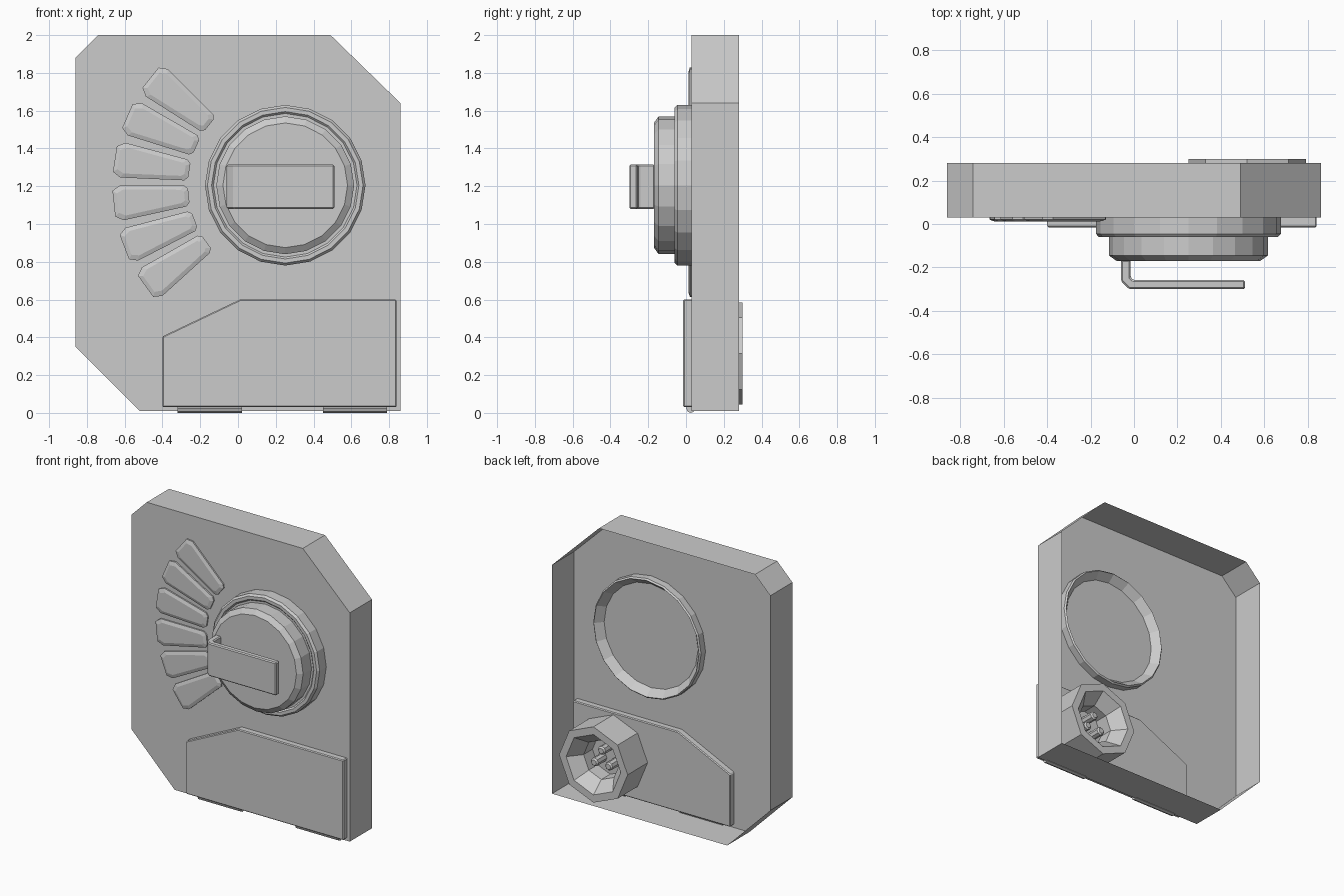
import bpy, bmesh
from math import cos, sin, pi, radians

if "Cube" in bpy.data.objects:
    bpy.data.objects.remove(bpy.data.objects["Cube"])


def finish(bm, name, bevel=0):
    bmesh.ops.recalc_face_normals(bm, faces=bm.faces)
    me = bpy.data.meshes.new(name)
    bm.to_mesh(me)
    bm.free()
    ob = bpy.data.objects.new(name, me)
    bpy.context.collection.objects.link(ob)
    if bevel:
        mod = ob.modifiers.new("edge_bevel", 'BEVEL')
        mod.width = bevel
        mod.segments = 1
    return ob


def loft(name, rings, cap_first=True, cap_last=True, bevel=0):
    """Join rings of 3D points having equal counts."""
    bm = bmesh.new()
    vs = [[bm.verts.new(p) for p in ring] for ring in rings]
    n = len(vs[0])
    for a, b in zip(vs, vs[1:]):
        for i in range(n):
            j = (i + 1) % n
            bm.faces.new((a[i], a[j], b[j], b[i]))
    if cap_first:
        bm.faces.new(vs[0])
    if cap_last:
        bm.faces.new(vs[-1])
    return finish(bm, name, bevel)


def lathe(name, profile, cx, cz, sides, **kw):
    """Spin (radius, y) points about an axis parallel to y."""
    return loft(name, [[(cx + r * cos(2 * pi * i / sides), y, cz + r * sin(2 * pi * i / sides))
                        for i in range(sides)] for r, y in profile], **kw)


def slab(name, outline, y0, y1, **kw):
    """Extrude an x-z outline along y."""
    return loft(name, [[(x, y, z) for x, z in outline] for y in (y0, y1)], **kw)


# Housing: front panel and walls, open at the back
slab("housing", [(-.74, 2), (.49, 2), (.86, 1.64), (.86, .01), (-.52, .01), (-.86, .35), (-.86, 1.88)],
     .03, .28, cap_last=False)

# Lower cover plate, set through the front panel
plate = [(-.40, .03), (.84, .03), (.84, .60), (.01, .60), (-.40, .405)]
slab("lower_cover", plate, -.015, .075, bevel=.006)

# Hinge barrels under the cover
for k, x0 in enumerate((-.32, .45)):
    loft(f"hinge_{k + 1}", [[(x, .025 + .024 * cos(pi / 4 * i), .024 + .024 * sin(pi / 4 * i))
                             for i in range(8)] for x in (x0, x0 + .34)])

# Dial: base ring with dished back, then the raised knob
DX, DZ = .25, 1.205
lathe("dial_base", [(.37, .036), (.415, .09), (.425, .08), (.425, -.045), (.412, -.06), (.39, -.06), (.38, -.05)],
      DX, DZ, 20)
lathe("dial_knob", [(.365, -.04), (.365, -.145), (.33, -.17)], DX, DZ, 20, cap_first=False)

# Bent strip handle on the dial
bend = [(-.06, -.165), (-.06, -.262), (-.022, -.30), (.51, -.30), (.51, -.257), (-.005, -.257),
        (-.015, -.247), (-.015, -.165)]
loft("dial_handle", [[(x, y, z) for x, y in bend] for z in (1.08, 1.315)], bevel=.008)

# Fan of thin raised segments around the dial
segment = [(.535, -6), (.515, -4), (.515, 4), (.535, 6), (.875, 6.1), (.915, 4.3), (.915, -4.3), (.875, -6.1)]
for k in range(6):
    mid = 141.4 + 14.9 * k
    rings = []
    for inset, y in ((0, .03), (0, .02), (.022, .012)):
        ring = []
        for r, a in segment:
            s = 1 - inset / (r * sin(radians(6)))
            rr = .715 + (r - .715) * (1 - inset / .2)
            t = radians(mid + a * s)
            ring.append((DX + rr * cos(t), y, DZ + rr * sin(t)))
        rings.append(ring)
    loft(f"fan_segment_{k + 1}", rings, cap_first=False)

# Eight-sided socket at the back with funnel and pins
SX, SZ = .52, .315
lathe("socket", [(.27, .07), (.27, .30), (.215, .30), (.14, .21), (.14, .11)], SX, SZ, 8, cap_first=False)
for k in range(3):
    t = radians(90 + 120 * k)
    lathe(f"socket_pin_{k + 1}", [(.03, .11), (.03, .205), (.02, .215)],
          SX + .065 * cos(t), SZ + .065 * sin(t), 8, cap_first=False)
